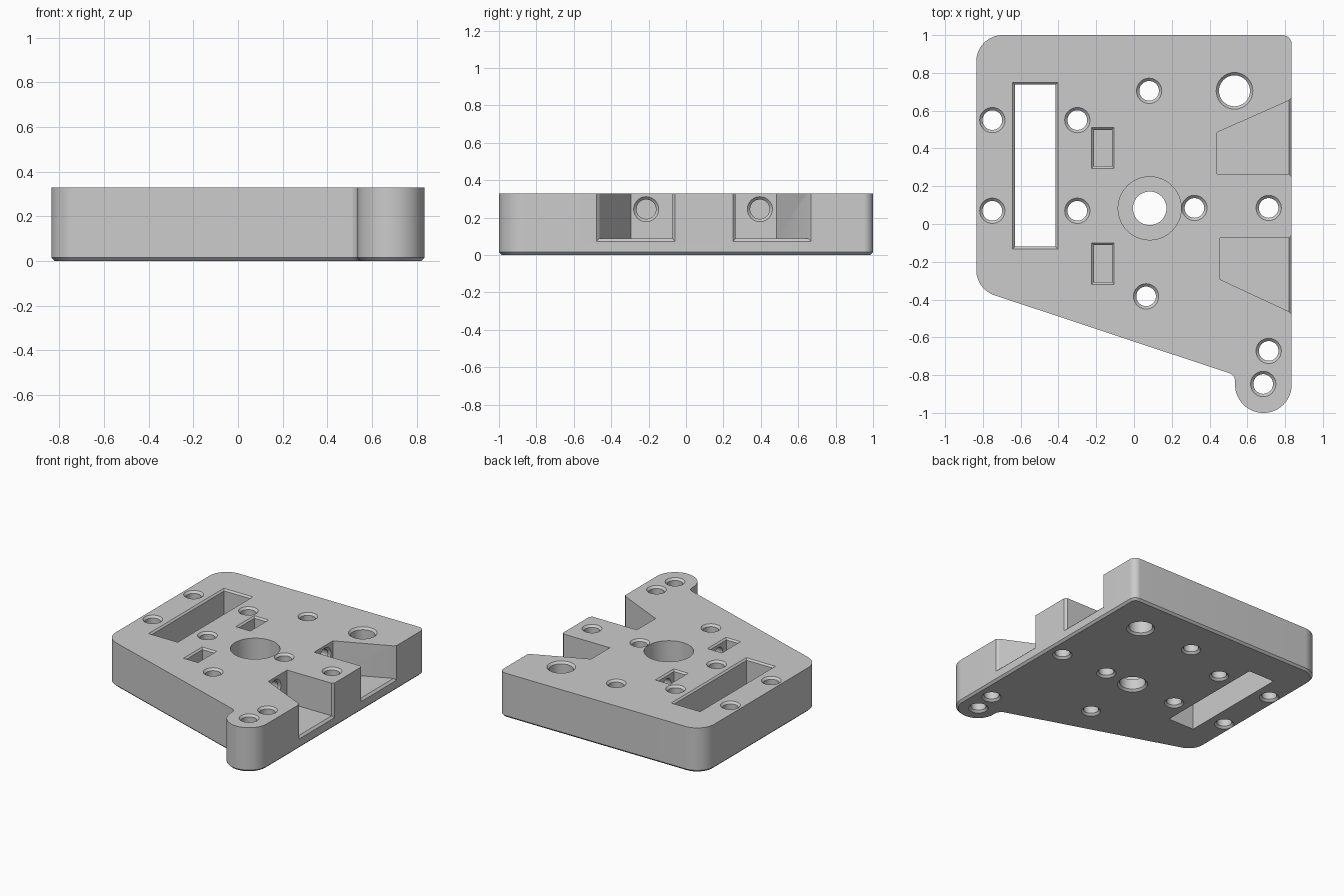
import bpy, bmesh, math
from mathutils import Vector, Matrix

cube = bpy.data.objects.get("Cube")
if cube:
    bpy.data.objects.remove(cube, do_unlink=True)

HEIGHT, BEVEL, RIGHT = 0.33, 0.015, 0.835

grey = bpy.data.materials.new("matte grey")
grey.use_nodes = True
colour = (0.6, 0.6, 0.6, 1)
grey.diffuse_color = colour
grey.node_tree.nodes["Principled BSDF"].inputs["Base Color"].default_value = colour


def loft(name, rings):
    """Solid skinned through rings that share a point count, capped at the ends."""
    bm = bmesh.new()
    loops = [[bm.verts.new(p) for p in ring] for ring in rings]
    for a, b in zip(loops, loops[1:]):
        for i in range(len(a)):
            j = (i + 1) % len(a)
            bm.faces.new((a[i], a[j], b[j], b[i]))
    bm.faces.new(loops[0][::-1])
    bm.faces.new(loops[-1])
    bm.normal_update()
    if bm.calc_volume(signed=True) < 0:
        bmesh.ops.reverse_faces(bm, faces=bm.faces[:])
    mesh = bpy.data.meshes.new(name)
    bm.to_mesh(mesh)
    bm.free()
    mesh.materials.append(grey)
    obj = bpy.data.objects.new(name, mesh)
    bpy.context.collection.objects.link(obj)
    return obj


def fillet(corners, steps=16):
    """Round each (x, y, radius) corner of a closed polygon."""
    path = []
    for i, (x, y, r) in enumerate(corners):
        p = Vector((x, y))
        a = (Vector(corners[i - 1][:2]) - p).normalized()
        b = (Vector(corners[(i + 1) % len(corners)][:2]) - p).normalized()
        half = a.angle(b) / 2
        centre = p + (a + b).normalized() * r / math.sin(half)
        start = p + a * r / math.tan(half) - centre
        end = p + b * r / math.tan(half) - centre
        first = math.atan2(start.y, start.x)
        turn = math.atan2(start.x * end.y - start.y * end.x, start.dot(end))
        for k in range(steps + 1):
            t = first + turn * k / steps
            path.append(centre + Vector((math.cos(t), math.sin(t))) * r)
    return path


def inset(path, d):
    """Move a counter-clockwise outline inward."""
    out = []
    for i, p in enumerate(path):
        t = (path[(i + 1) % len(path)] - p).normalized() + (p - path[i - 1]).normalized()
        t.normalize()
        out.append(p + Vector((-t.y, t.x)) * d)
    return out


def at_z(path, z):
    return [(p[0], p[1], z) for p in path]


# Plate outline, with a round tab at the front left and a bevelled lower edge
tab_r = 0.1495
outline = fillet([(RIGHT, 1, 0.05), (-RIGHT, 1, 0.14), (-RIGHT, -0.345, 0.14),
                  (0.535, -0.8, 0.045), (0.535, -1, tab_r), (RIGHT, -1, tab_r)])
plate = loft("mounting_plate", [at_z(inset(outline, BEVEL), 0),
                                at_z(outline, BEVEL), at_z(outline, HEIGHT)])
cutters = []


def drill(x, y, profile, sides=40):
    """Vertical round cutter from (z, radius) pairs."""
    turns = [math.tau * k / sides for k in range(sides)]
    cutters.append(loft("drill", [[(x + r * math.cos(t), y + r * math.sin(t), z)
                                   for t in turns] for z, r in profile]))
    return cutters[-1]


def through_hole(x, y, r, c=BEVEL):
    e = 0.01
    drill(x, y, [(-e, r + c + e), (c, r), (HEIGHT - c, r), (HEIGHT + e, r + c + e)])


def window(x0, x1, y0, y1, bottom, c=0.012):
    """Rectangular cutter with a bevelled upper rim."""
    def rect(z, d):
        return [(x0 - d, y0 - d, z), (x1 + d, y0 - d, z),
                (x1 + d, y1 + d, z), (x0 - d, y1 + d, z)]
    cutters.append(loft("window", [rect(bottom, 0), rect(HEIGHT - c, 0),
                                   rect(HEIGHT + 0.01, c + 0.01)]))


# Screw holes, the larger rear hole and the stepped centre bore
for x, y in [(-0.75, 0.55), (-0.3, 0.55), (-0.75, 0.07), (-0.3, 0.07),
             (0.08, 0.705), (0.32, 0.085), (0.713, 0.085), (0.064, -0.383),
             (0.713, -0.672), (0.684, -0.847)]:
    through_hole(x, y, 0.052)
through_hole(0.532, 0.705, 0.082)
through_hole(0.083, 0.083, 0.089)
drill(0.083, 0.083, [(0.09, 0.167), (HEIGHT + 0.02, 0.167)], 64)

# Long slot through the plate, and two nut pockets
window(-0.63, -0.415, -0.12, 0.738, -0.02)
window(-0.213, -0.117, 0.307, 0.498, 0.11)
window(-0.213, -0.117, -0.307, -0.112, 0.11)

# Side bays with one straight and one slanted wall, and their screw bores
FLOOR = 0.088
for back, straight, inner, outer, bore_y in [(0.44, 0.265, 0.485, 0.66, 0.395),
                                             (0.455, -0.073, -0.293, -0.47, -0.213)]:
    slope = (outer - inner) / (RIGHT - back)
    far = RIGHT + 0.05
    bay = [(back, straight), (far, straight), (far, inner + slope * (far - back)), (back, inner)]
    cutters.append(loft("bay", [at_z(bay, FLOOR), at_z(bay, HEIGHT + 0.05)]))

    # Flared mouth
    side = math.copysign(1, outer - straight)

    def mouth(x, d):
        a, b = straight - side * d, inner + slope * (x - back) + side * d * 0.6
        return [(x, a, FLOOR - d), (x, b, FLOOR - d), (x, b, 0.4), (x, a, 0.4)]
    cutters.append(loft("mouth", [mouth(RIGHT - 0.015, 0), mouth(RIGHT + 0.01, 0.025)]))

    # Horizontal bore, drilled along z and then turned to run along x
    bore = drill(0, 0, [(-0.16, 0.052), (back - 0.015, 0.052), (back + 0.01, 0.077)])
    bore.data.transform(Matrix.Translation((0, bore_y, 0.245))
                        @ Matrix.Rotation(math.pi / 2, 4, "Y"))

# Cut everything out of the plate
for cutter in cutters:
    cutter.hide_render = True
    mod = plate.modifiers.new("cut", "BOOLEAN")
    mod.operation, mod.solver, mod.object = "DIFFERENCE", "EXACT", cutter
bpy.context.view_layer.update()
mesh = bpy.data.meshes.new_from_object(plate.evaluated_get(bpy.context.evaluated_depsgraph_get()))
plate.modifiers.clear()
plate.data = mesh
for cutter in cutters:
    bpy.data.objects.remove(cutter, do_unlink=True)

bpy.ops.object.select_all(action="DESELECT")
plate.select_set(True)
bpy.context.view_layer.objects.active = plate
bpy.ops.object.shade_smooth_by_angle(angle=math.radians(25))
